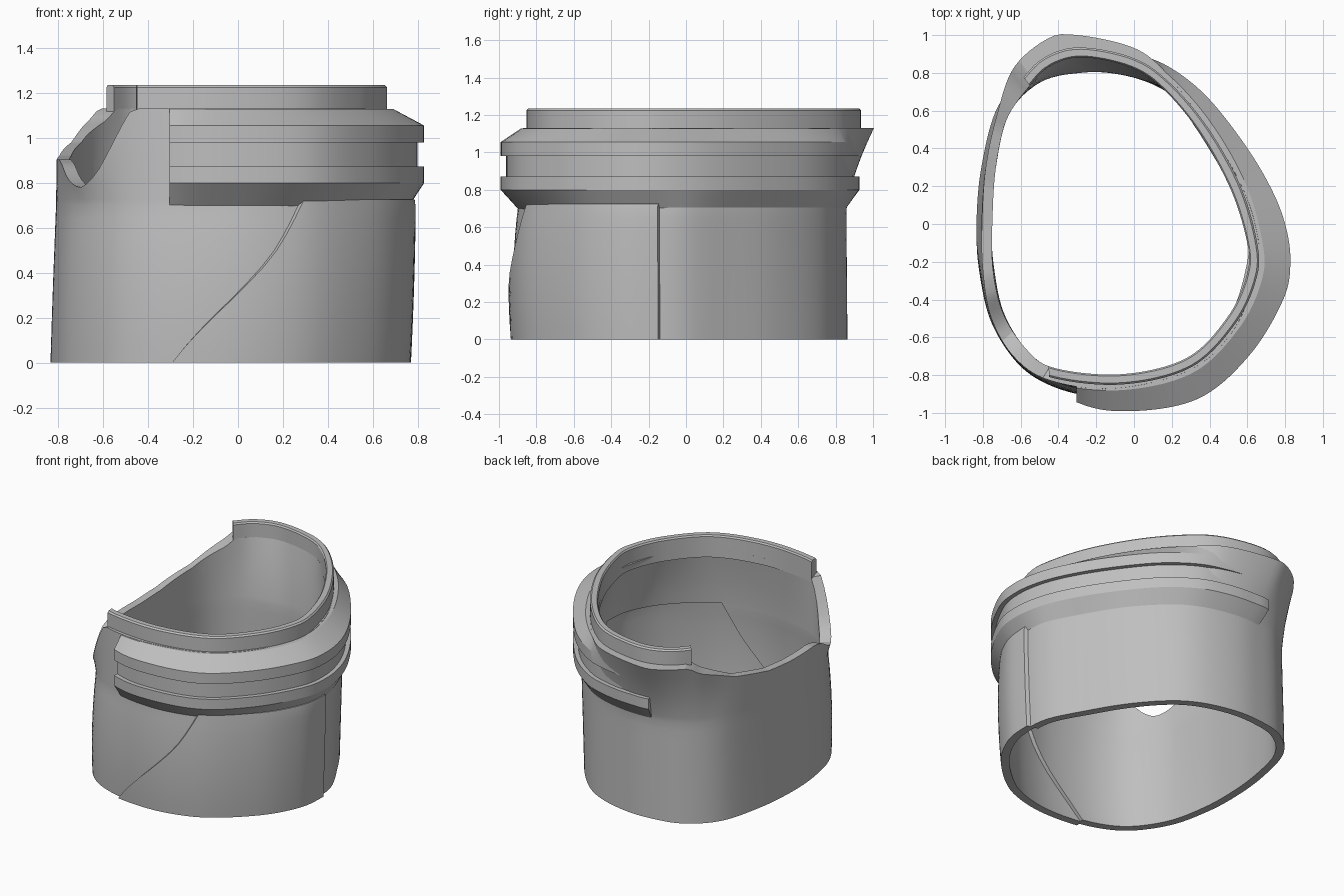
import bpy, bmesh
from math import acos, atan2, cos, sin, degrees, radians
from mathutils import Vector

old = bpy.data.objects.get("Cube")
if old:
    bpy.data.objects.remove(old, do_unlink=True)

grey = bpy.data.materials.new("plain_grey")
grey.use_nodes = True
grey.diffuse_color = (0.52, 0.52, 0.52, 1)
grey.node_tree.nodes["Principled BSDF"].inputs["Base Color"].default_value = grey.diffuse_color


def lerp_table(table, a):
    """Linear lookup in a sorted table of pairs."""
    for (a0, v0), (a1, v1) in zip(table, table[1:]):
        if a0 <= a <= a1:
            return v0 + (v1 - v0) * (a - a0) / max(a1 - a0, 1e-9)
    return table[-1][1]


def outline(points):
    """Smooth closed plan outline, returned as radius by angle in degrees."""
    pts = [Vector(p) for p in points]
    n, table = len(pts), []
    for i in range(n):
        a, b, c, d = (pts[(i + k) % n] for k in (-1, 0, 1, 2))
        for s in range(8):
            t = s / 8
            p = b + (c - a) * t / 2 + (2 * a - 5 * b + 4 * c - d) * t**2 / 2 \
                + (3 * b - a - 3 * c + d) * t**3 / 2
            table.append((degrees(atan2(p.y, p.x)) % 360, p.length))
    table.sort()
    first, last = table[0], table[-1]
    table = [(last[0] - 360, last[1])] + table + [(first[0] + 360, first[1])]
    return lambda a: lerp_table(table, a % 360)


# Plan outlines, counter-clockwise from the left side
wall = outline([(.74, 0), (.62, .24), (.47, .48), (.29, .68), (.12, .79), (-.1, .85),
                (-.3, .855), (-.53, .8), (-.71, .62), (-.795, .3), (-.82, 0), (-.81, -.25),
                (-.75, -.52), (-.6, -.75), (-.4, -.87), (-.15, -.92), (.1, -.91),
                (.35, -.82), (.6, -.6), (.73, -.38), (.76, -.2)])
lip = outline([(.64, 0), (.57, .2), (.44, .43), (.25, .7), (.1, .87), (-.05, .95),
               (-.3, 1), (-.45, .985), (-.635, .83), (-.725, .58), (-.785, .3), (-.805, 0),
               (-.8, -.25), (-.755, -.5), (-.63, -.71), (-.44, -.83), (-.1, -.87),
               (.3, -.77), (.54, -.54), (.655, -.2)])
neck = outline([(.652, -.1), (.56, .21), (.377, .53), (.165, .77), (-.02, .885),
                (-.29, .935), (-.47, .885), (-.59, .77), (-.72, .58), (-.785, .3),
                (-.805, 0), (-.8, -.25), (-.74, -.5), (-.61, -.7), (-.45, -.81),
                (-.07, -.85), (.3, -.76), (.535, -.53), (.648, -.29)])
flange = outline([(.8, 0), (.72, .2), (.58, .43), (.38, .68), (.18, .835), (0, .9),
                  (-.2, .925), (-.4, .9), (-.65, .68), (-.82, .2), (-.83, -.2),
                  (-.65, -.72), (-.3, -.945), (0, -.99), (.35, -.92), (.615, -.69),
                  (.79, -.4), (.828, -.2)])

# Height of the open edge by angle, dipping at the side cut-out
EDGE = [(0, 1.13), (126, 1.13), (130, 1.08), (145, .98), (165, .92), (180, .905),
        (200, .905), (207, .88), (213, .82), (218, .785), (222, .78), (226, .81),
        (230, .87), (234, .97), (238, 1.08), (240, 1.13), (360, 1.13)]


def wall_radius(a, z):
    c, s = cos(radians(a)), sin(radians(a))
    return wall(a) - .035 * c * (.4 - z) - .15 * (z - .3) ** 2 * max(0, -s)


def sweep(name, section, params, closed=False):
    """Carry a closed section of (angle, radius, height) around the axis."""
    bm = bmesh.new()
    rings = []
    for t in params:
        rings.append([bm.verts.new((r * cos(radians(a)), r * sin(radians(a)), z))
                      for a, r, z in section(t)])
    pairs = list(zip(rings, rings[1:]))
    if closed:
        pairs.append((rings[-1], rings[0]))
    else:
        bm.faces.new(rings[0])
        bm.faces.new(rings[-1])
    for p, q in pairs:
        for k in range(len(p)):
            j = (k + 1) % len(p)
            bm.faces.new((p[k], q[k], q[j], p[j]))
    bmesh.ops.recalc_face_normals(bm, faces=bm.faces)
    mesh = bpy.data.meshes.new(name)
    bm.to_mesh(mesh)
    bm.free()
    mesh.materials.append(grey)
    ob = bpy.data.objects.new(name, mesh)
    bpy.context.collection.objects.link(ob)
    bpy.ops.object.select_all(action="DESELECT")
    ob.select_set(True)
    bpy.context.view_layer.objects.active = ob
    bpy.ops.object.shade_smooth_by_angle(angle=radians(18))


def arc(start_x, end, section):
    """Section in (radius, height), from a flat cut at start_x to an end angle."""
    guess = 360 - degrees(acos(start_x / neck(244)))
    starts = [360 - degrees(acos(start_x / r)) for r, _ in section(guess)]

    def at(t):
        angles = [s + (end - s) * t for s in starts]
        return [(a, *section(a)[i]) for i, a in enumerate(angles)]
    return at


# Body shell, with a raised cover panel behind a slanting front seam
SLANT = [(0, 252), (.1, 257), (.2, 263), (.31, 270), (.42, 276.5), (.52, 281.5),
         (.63, 285.5), (.73, 289)]
SEAM, PANEL_END, PANEL_TOP = 270, 349.3, .73


def body_section(u):
    def warp(z):
        return lerp_table([(0, 0), (200, 200), (SEAM, lerp_table(SLANT, z)),
                           (PANEL_END, PANEL_END), (360, 360)], u)

    top = lerp_table(EDGE, warp(PANEL_TOP))
    rows = [i / 14 for i in range(10)] + [.7, .725, .735]
    rows += [.735 + (top - .735) * i / 5 for i in range(1, 6)]
    outer, inner = [], []
    for z in rows:
        a = warp(z)
        raised = .025 if SEAM < u < PANEL_END and z < PANEL_TOP else 0
        base = wall_radius(a, min(z, .7)) + raised
        k = max(0, (z - .68) / (top - .68)) ** 1.4
        rim_in = min(lip(a), neck(a)) - .055
        outer.append((a, base + (lip(a) - base) * k, z))
        inner.append((a, base - .055 + (rim_in - base + .055) * k, z))
    return outer + inner[::-1]


# Collar: upper flange with a sloped top and a groove below it
def collar_section(a):
    f, n = flange(a), neck(a)
    return [(n - .03, 1.128), (n + .03, 1.128), (f, 1.055), (f, .98),
            (f - .03, .98), (f - .03, .87), (f - .09, .87)]


# Lower flange with a sloped underside
def lower_section(a):
    f = flange(a)
    return [(f - .09, .872), (f, .872), (f, .8), (wall_radius(a, .69) - .01, .69)]


# Upright neck band
def neck_section(a):
    n = neck(a)
    return [(n, 1.08), (n, 1.225), (n - .01, 1.235), (n - .047, 1.235),
            (n - .055, 1.225), (n - .055, 1.08)]


columns = sorted([2 * i + 1 for i in range(180)]
                 + [s + d for s in (SEAM, PANEL_END) for d in (-.2, .2)])
steps = [i / 110 for i in range(111)]
sweep("body_shell", body_section, columns, closed=True)
sweep("upper_collar", arc(-.305, 458, collar_section), steps)
sweep("lower_flange", arc(-.305, 471, lower_section), steps)
sweep("neck_band", arc(-.45, 487, neck_section), steps)
